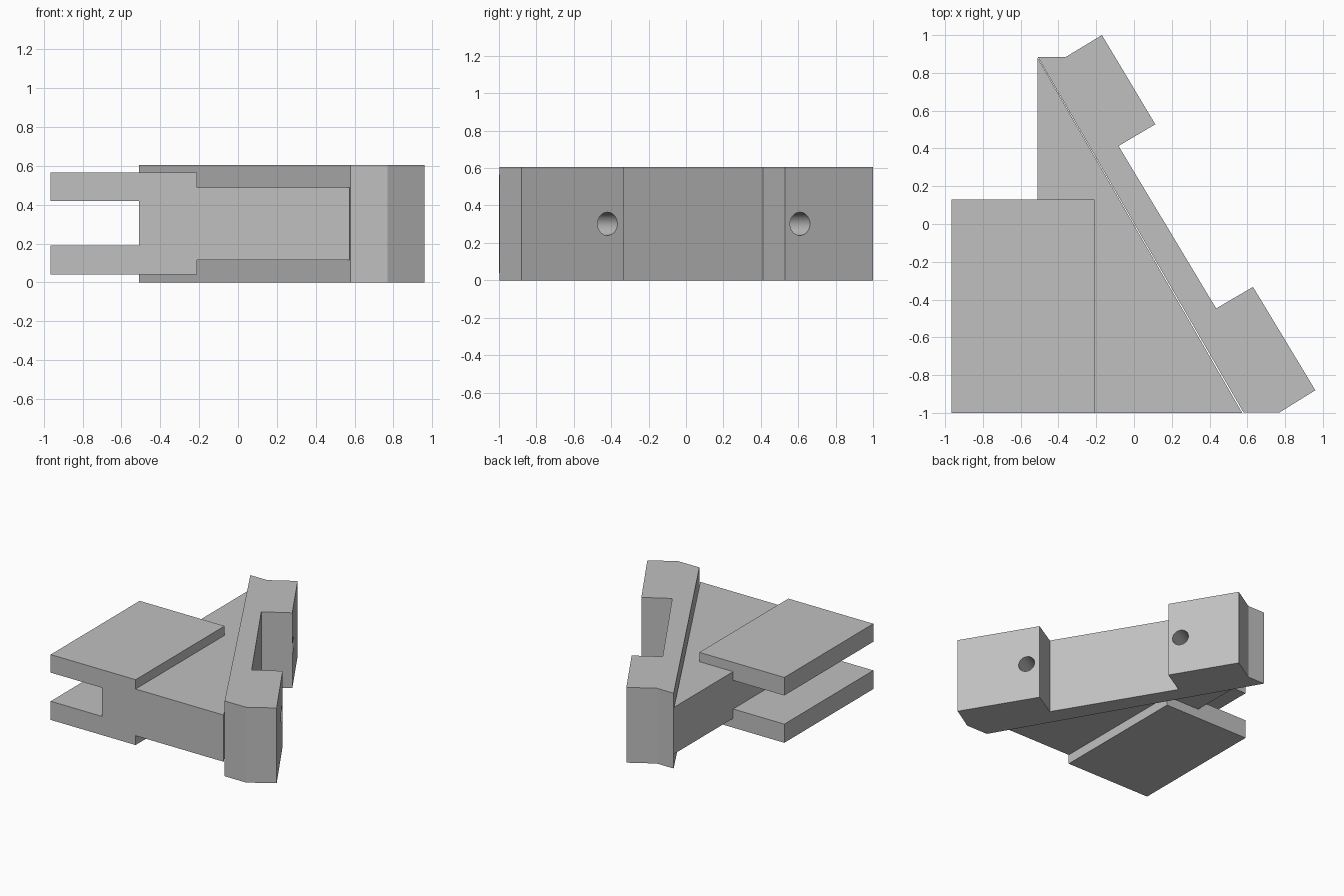
import bpy, bmesh, math
from mathutils import Vector

cube = bpy.data.objects.get("Cube")
if cube:
    bpy.data.objects.remove(cube, do_unlink=True)

grey = bpy.data.materials.new("plain grey")
grey.use_nodes = True
grey.diffuse_color = (0.53, 0.53, 0.53, 1)
grey.node_tree.nodes["Principled BSDF"].inputs["Base Color"].default_value = grey.diffuse_color


def prism(name, outline, z0, z1):
    """Extrude a plan outline from z0 up to z1."""
    bm = bmesh.new()
    base = bm.faces.new([bm.verts.new((x, y, z0)) for x, y in outline])
    top = bmesh.ops.extrude_face_region(bm, geom=[base])["geom"]
    bmesh.ops.translate(bm, vec=(0, 0, z1 - z0),
                        verts=[v for v in top if isinstance(v, bmesh.types.BMVert)])
    bmesh.ops.recalc_face_normals(bm, faces=bm.faces)
    mesh = bpy.data.meshes.new(name)
    bm.to_mesh(mesh)
    bm.free()
    mesh.materials.append(grey)
    obj = bpy.data.objects.new(name, mesh)
    bpy.context.collection.objects.link(obj)
    return obj


def combine(target, tool, operation):
    """Apply a boolean and discard the tool object."""
    tool.hide_render = True
    mod = target.modifiers.new(operation.lower(), "BOOLEAN")
    mod.operation = operation
    mod.solver = "EXACT"
    mod.object = tool
    bpy.context.view_layer.objects.active = target
    bpy.ops.object.modifier_apply(modifier=mod.name)
    bpy.data.objects.remove(tool, do_unlink=True)


# Triangular core with a pair of fork plates
body = prism("wedge_body", [(-0.51, -1), (0.573, -1), (-0.51, 0.88)], 0.115, 0.49)
plate_plan = [(-0.965, -1), (-0.21, -1), (-0.21, 0.13), (-0.965, 0.13)]
for z0, z1 in ((0.04, 0.19), (0.42, 0.565)):
    combine(body, prism("fork_plate", plate_plan, z0, z1), "UNION")

# Slanted bracket with two raised pads
bracket = prism("slanted_bracket", [
    (-0.51, 0.885), (-0.36, 0.885), (-0.17, 1.0), (0.113, 0.528), (-0.082, 0.413),
    (0.435, -0.447), (0.63, -0.333), (0.96, -0.88), (0.77, -0.998), (0.58, -0.998)],
    0, 0.605)

# Round holes square to the pad faces
axis = Vector((0.86, 0.51, 0)).normalized()
for x, y in ((0.065, 0.61), (0.682, -0.42)):
    bpy.ops.mesh.primitive_cylinder_add(
        vertices=48, radius=0.062, depth=1.0, location=(x, y, 0.302),
        rotation=axis.to_track_quat("Z", "Y").to_euler())
    cutter = bpy.context.object
    cutter.name = "hole_cutter"
    cutter.data.materials.append(grey)
    combine(bracket, cutter, "DIFFERENCE")

bpy.ops.object.select_all(action="DESELECT")
bracket.select_set(True)
bpy.context.view_layer.objects.active = bracket
bpy.ops.object.shade_smooth_by_angle(angle=math.radians(20))
